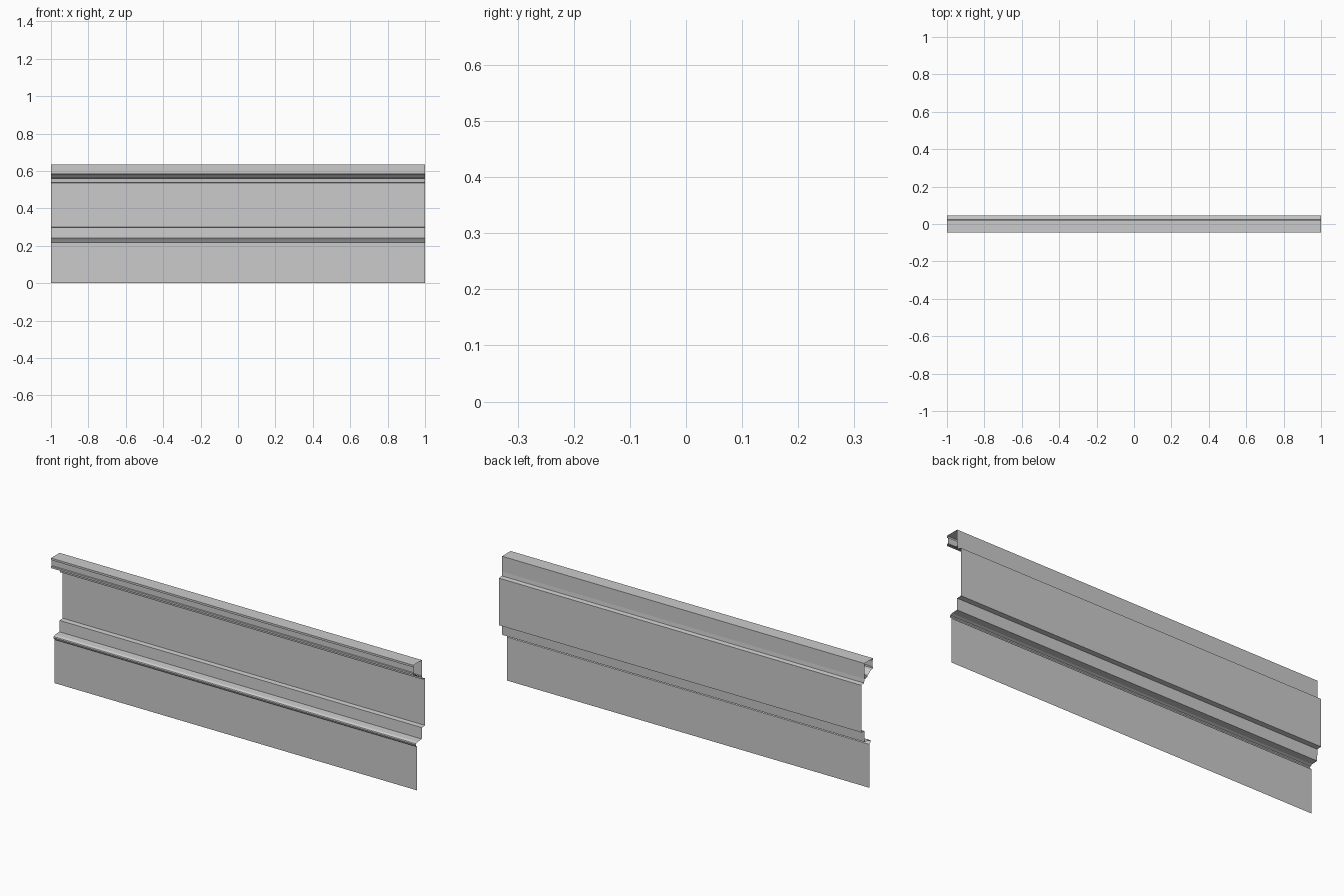
import bpy

HALF = 1.0  # half of the moulding length


def strip(name, profile):
    """Sweep an open (y, z) profile along x as a thin sheet."""
    n = len(profile)
    verts = [(x, y, z) for x in (-HALF, HALF) for y, z in profile]
    faces = [(i, i + n, i + n + 1, i + 1) for i in range(n - 1)]
    mesh = bpy.data.meshes.new(name)
    mesh.from_pydata(verts, [], faces)
    mesh.update()
    obj = bpy.data.objects.new(name, mesh)
    bpy.context.collection.objects.link(obj)
    return obj


# Cap: back plate, flat top, grooved front and stepped moulding underneath
strip("top_cap", [
    (0.022, 0.558), (0.022, 0.635), (-0.046, 0.635), (-0.046, 0.625),
    (-0.040, 0.624), (-0.040, 0.595), (-0.046, 0.594), (-0.046, 0.585),
    (-0.030, 0.583), (-0.020, 0.576), (-0.012, 0.568), (-0.002, 0.566),
    (-0.002, 0.560), (0.007, 0.559), (0.007, 0.556), (0.022, 0.556)])

# Recessed middle panel with the narrow rail below it
strip("middle_panel", [
    (0.022, 0.558), (0.024, 0.538), (0.046, 0.535),
    (0.046, 0.300), (0.022, 0.298), (0.020, 0.242)])

# Projecting ledge between the rail and the lower panel
strip("ledge", [
    (0.020, 0.242), (-0.014, 0.240), (-0.024, 0.235),
    (-0.026, 0.230), (-0.024, 0.224), (-0.017, 0.217)])

# Plain lower panel
strip("lower_panel", [(-0.017, 0.217), (-0.017, 0.0)])
